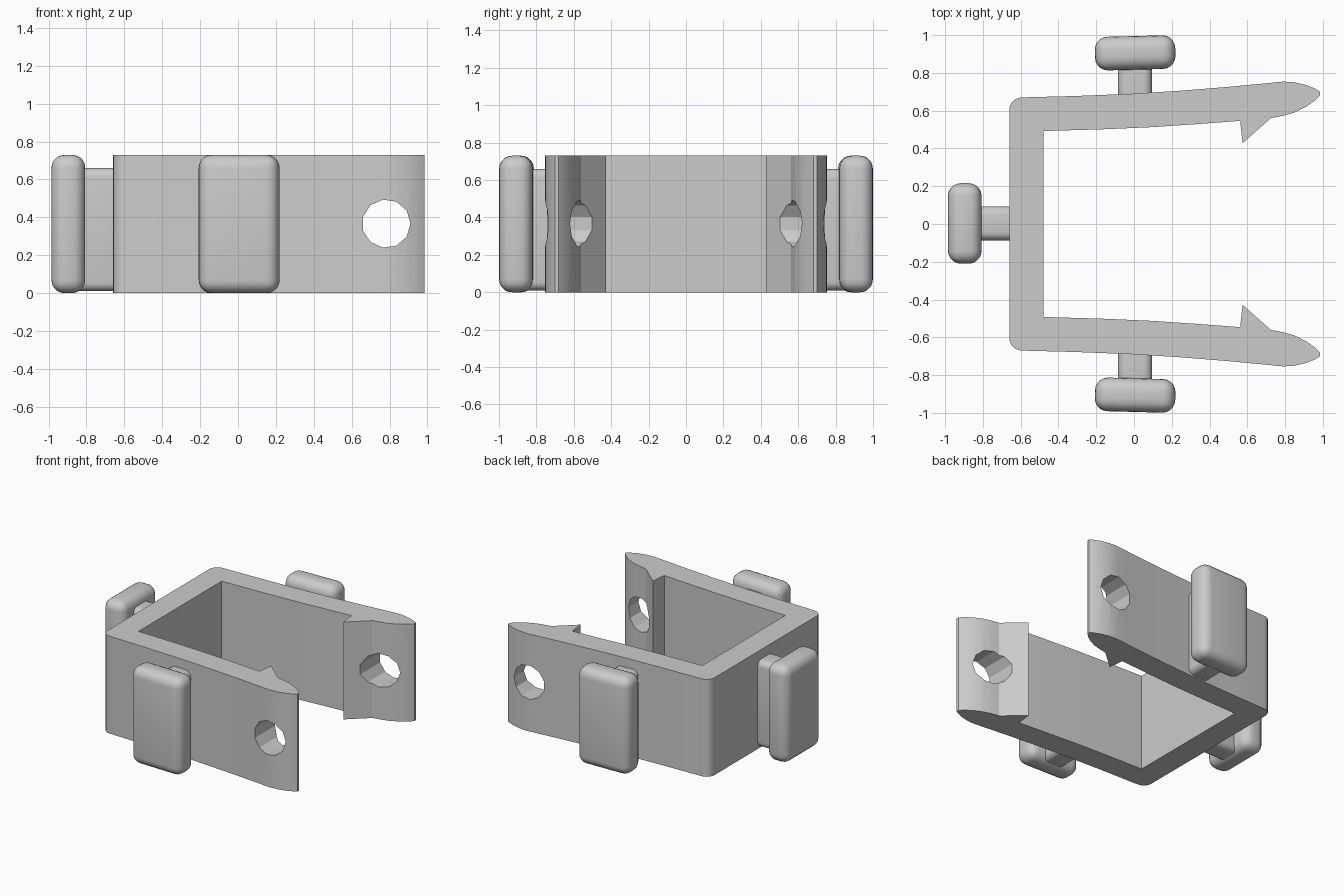
import bpy
import bmesh
import math
from mathutils import Matrix

if "Cube" in bpy.data.objects:
    bpy.data.objects.remove(bpy.data.objects["Cube"], do_unlink=True)

HEIGHT = 0.73
GREY = (0.6, 0.6, 0.6, 1)

grey = bpy.data.materials.new("plain grey")
grey.use_nodes = True
grey.diffuse_color = GREY
grey.node_tree.nodes["Principled BSDF"].inputs["Base Color"].default_value = GREY


def make_object(name, bm):
    bmesh.ops.recalc_face_normals(bm, faces=bm.faces)
    mesh = bpy.data.meshes.new(name)
    bm.to_mesh(mesh)
    bm.free()
    mesh.materials.append(grey)
    obj = bpy.data.objects.new(name, mesh)
    bpy.context.collection.objects.link(obj)
    return obj


def smooth(obj, angle=30):
    bpy.ops.object.select_all(action="DESELECT")
    obj.select_set(True)
    bpy.context.view_layer.objects.active = obj
    bpy.ops.object.shade_smooth_by_angle(angle=math.radians(angle))


def apply_modifiers(obj):
    graph = bpy.context.evaluated_depsgraph_get()
    mesh = bpy.data.meshes.new_from_object(obj.evaluated_get(graph))
    obj.modifiers.clear()
    obj.data = mesh


def rounded_box(name, x, y, z, radius, turn=0, place=0):
    """Bevelled box from (min, max) spans, turned on itself then about the origin."""
    spans = (x, y, z)
    size = [b - a for a, b in spans]
    centre = [(a + b) / 2 for a, b in spans]
    bm = bmesh.new()
    bmesh.ops.create_cube(bm, size=1)
    bmesh.ops.scale(bm, vec=size, verts=bm.verts)
    bmesh.ops.bevel(bm, geom=bm.edges[:], offset=radius, segments=5,
                    profile=0.5, affect="EDGES")
    bm.transform(Matrix.Rotation(place, 4, "Z") @ Matrix.Translation(centre)
                 @ Matrix.Rotation(turn, 4, "Z"))
    smooth(make_object(name, bm), 40)


# Clip body: half of the outline, from the outer back wall round the arm tip
# and barb to the inner back wall
corner = [(-0.595 - 0.065 * math.cos(a), 0.605 + 0.065 * math.sin(a))
          for a in (math.radians(18 * i) for i in range(6))]
arm_outer = [(-0.3, 0.678), (0, 0.69), (0.25, 0.706), (0.5, 0.726), (0.7, 0.745),
             (0.79, 0.754), (0.85, 0.75), (0.91, 0.736), (0.96, 0.716), (0.985, 0.7)]
arm_inner = [(0.985, 0.682), (0.955, 0.652), (0.91, 0.62), (0.85, 0.59), (0.79, 0.573),
             (0.725, 0.561), (0.575, 0.428), (0.562, 0.546), (0.35, 0.53),
             (0.1, 0.513), (-0.15, 0.502), (-0.48, 0.492)]
half = corner + arm_outer + arm_inner
outline = half + [(x, -y) for x, y in reversed(half)]

bm = bmesh.new()
base = bm.faces.new([bm.verts.new((x, y, 0)) for x, y in outline])
wall = bmesh.ops.extrude_face_region(bm, geom=[base])["geom"]
bmesh.ops.translate(bm, vec=(0, 0, HEIGHT),
                    verts=[v for v in wall if isinstance(v, bmesh.types.BMVert)])
body = make_object("clip_body", bm)

# Faceted hole through both arm tips
bm = bmesh.new()
bmesh.ops.create_cone(bm, cap_ends=True, segments=11, radius1=0.128, radius2=0.128, depth=3)
bm.transform(Matrix.Translation((0.783, 0, 0.367)) @ Matrix.Rotation(math.pi / 2, 4, "X")
             @ Matrix.Rotation(math.pi / 2, 4, "Z"))
# Turn the ring so one corner points to the arm tip
far = max(bm.verts, key=lambda v: v.co.x)
angle = math.atan2(far.co.z - 0.367, far.co.x - 0.783)
bmesh.ops.rotate(bm, verts=bm.verts, cent=(0.783, 0, 0.367),
                 matrix=Matrix.Rotation(angle, 3, "Y"))
cutter = make_object("hole_cutter", bm)
cutter.hide_render = True
cut = body.modifiers.new("holes", "BOOLEAN")
cut.operation = "DIFFERENCE"
cut.solver = "EXACT"
cut.object = cutter
apply_modifiers(body)
bpy.data.objects.remove(cutter, do_unlink=True)
smooth(body, 25)

# Pads on short necks: one on each arm and one on the back wall
tilt = math.radians(1.5)
for side, place, turn, reach in (("left", 0, tilt, 0), ("right", math.pi, tilt, 0),
                                 ("back", math.pi / 2, 0, 0.01)):
    # Keep the offset along x the same on both arms
    shift = {"left": 0.006, "right": -0.006, "back": 0.003}[side]
    turn = -turn if side == "right" else turn
    rounded_box(side + "_pad", (shift - 0.213, shift + 0.213),
                (0.817 - reach, 0.995 - reach), (0, HEIGHT), 0.068, turn, place)
    rounded_box(side + "_neck", (shift - 0.09, shift + 0.09),
                (0.6 - reach, 0.9 - reach), (0.01, 0.66), 0.045, 0, place)
